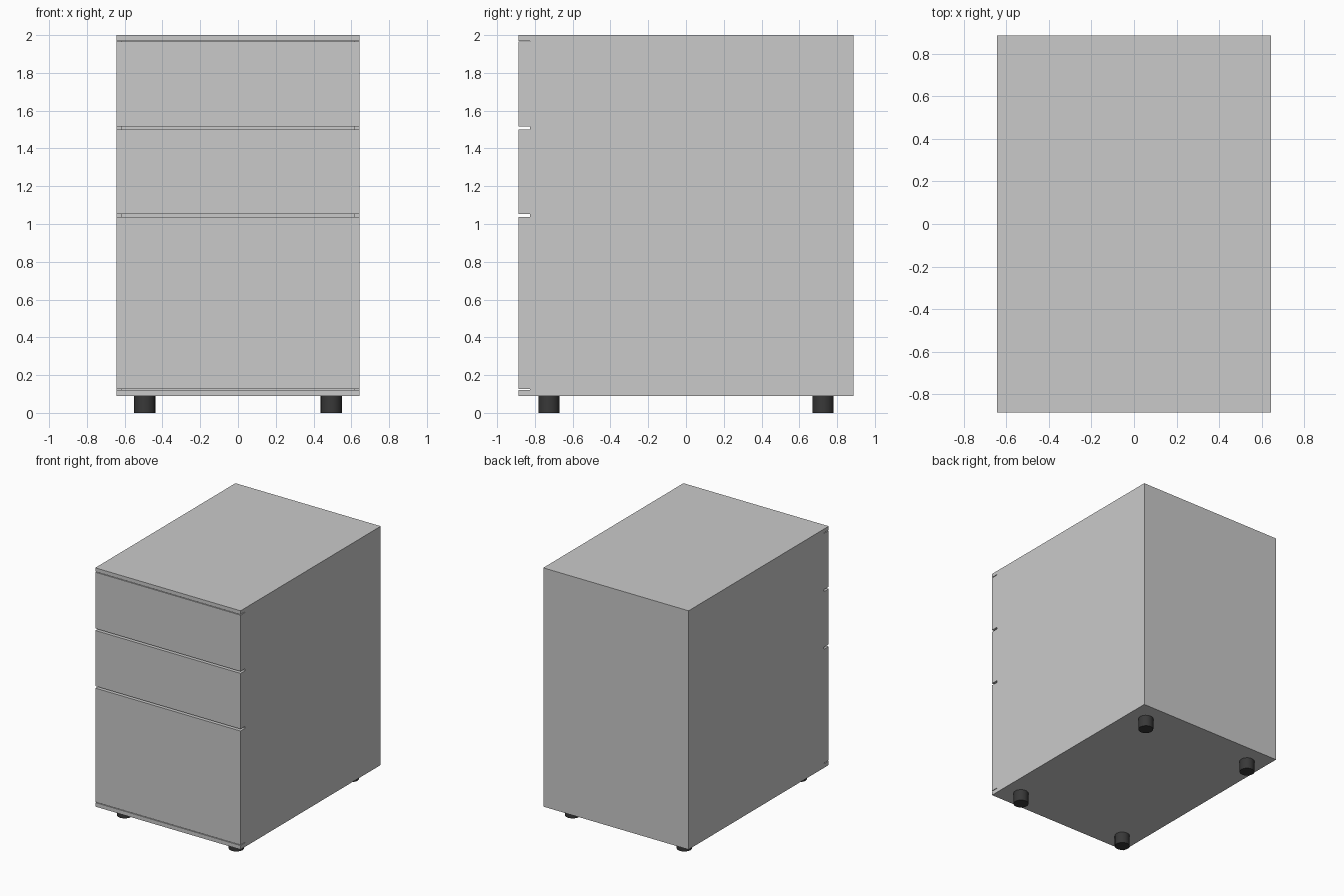
import bpy

if "Cube" in bpy.data.objects:
    bpy.data.objects.remove(bpy.data.objects["Cube"])

W, D, TOP, BASE = 0.643, 0.886, 2.0, 0.09   # half width, half depth, top, underside
T = 0.028                                   # side panel thickness
FACE = -0.827                               # carcass front edge, behind the drawer fronts


def material(name, value):
    m = bpy.data.materials.new(name)
    m.diffuse_color = (value, value, value, 1)
    m.use_nodes = True
    m.node_tree.nodes["Principled BSDF"].inputs["Base Color"].default_value = m.diffuse_color
    return m


light_grey = material("light grey", 0.59)
black = material("black", 0.04)


def box(name, x, y, z):
    """Box from (min, max) ranges."""
    bpy.ops.mesh.primitive_cube_add(size=1, location=[(a + b) / 2 for a, b in (x, y, z)])
    ob = bpy.context.object
    ob.name = name
    ob.scale = [b - a for a, b in (x, y, z)]
    bpy.ops.object.transform_apply(location=False, rotation=False, scale=True)
    ob.data.materials.append(light_grey)
    return ob


# Carcass: top and bottom run to the front, sides stop behind the drawer fronts
box("top_panel", (-W, W), (-D, D), (1.97, TOP))
box("bottom_panel", (-W, W), (-D, D), (BASE, 0.122))
for side, s in (("left", -1), ("right", 1)):
    box(side + "_side_panel", sorted((s * W, s * (W - T))), (FACE, D), (0.122, 1.97))
box("back_panel", (-W + T, W - T), (D - T, D), (0.122, 1.97))

# Drawers: full-width front with a drawer box behind it
for name, low, high in (("bottom", 0.127, 1.038),
                        ("middle", 1.054, 1.499),
                        ("top", 1.515, 1.965)):
    box(name + "_drawer_front", (-W, W), (-D, FACE), (low, high))
    box(name + "_drawer_box", (-W + T + 0.01, W - T - 0.01),
        (FACE, D - T - 0.05), (low + 0.01, high - 0.02))

# Four round feet
for end, y in (("front", -0.726), ("back", 0.726)):
    for side, x in (("left", -0.494), ("right", 0.494)):
        bpy.ops.mesh.primitive_cylinder_add(vertices=24, radius=0.056, depth=BASE,
                                            location=(x, y, BASE / 2))
        foot = bpy.context.object
        foot.name = f"{end}_{side}_foot"
        foot.data.materials.append(black)
        bpy.ops.object.shade_smooth_by_angle()
